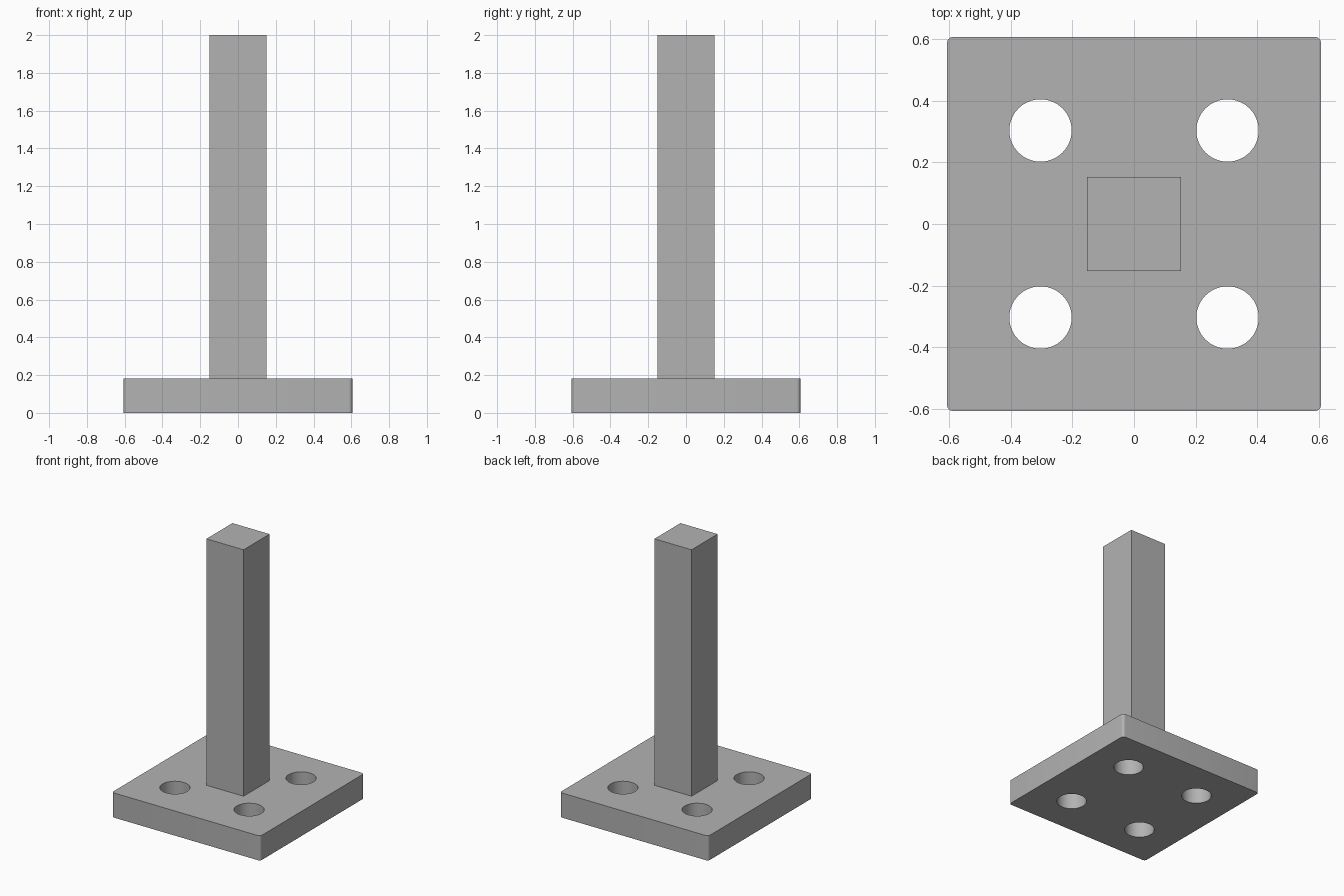
import bpy
import bmesh
from math import radians

default_cube = bpy.data.objects.get("Cube")
if default_cube:
    bpy.data.objects.remove(default_cube, do_unlink=True)

UNIT = 0.303            # post width
PLATE_HEIGHT = 0.6 * UNIT
TOTAL_HEIGHT = 2.0

grey = bpy.data.materials.new("plain_grey")
grey.use_nodes = True
colour = (0.448, 0.448, 0.448, 1)
grey.diffuse_color = colour
grey.node_tree.nodes["Principled BSDF"].inputs["Base Color"].default_value = colour


def make_object(name, bm):
    mesh = bpy.data.meshes.new(name)
    bm.to_mesh(mesh)
    bm.free()
    mesh.materials.append(grey)
    obj = bpy.data.objects.new(name, mesh)
    bpy.context.collection.objects.link(obj)
    return obj


def box(width, bottom, top):
    bm = bmesh.new()
    bmesh.ops.create_cube(bm, size=1)
    bmesh.ops.scale(bm, vec=(width, width, top - bottom), verts=bm.verts)
    bmesh.ops.translate(bm, vec=(0, 0, (bottom + top) / 2), verts=bm.verts)
    return bm


# Square base plate with rounded upright corners
bm = box(4 * UNIT, 0, PLATE_HEIGHT)
upright = [e for e in bm.edges if abs(e.verts[0].co.z - e.verts[1].co.z) > 0.01]
bmesh.ops.bevel(bm, geom=upright, offset=0.02, offset_type='OFFSET',
                segments=6, profile=0.5, affect='EDGES')
plate = make_object("base_plate", bm)

# Four bolt holes through the plate
bm = bmesh.new()
for x in (-UNIT, UNIT):
    for y in (-UNIT, UNIT):
        hole = bmesh.ops.create_cone(bm, cap_ends=True, segments=64,
                                     radius1=UNIT / 3, radius2=UNIT / 3, depth=1)
        bmesh.ops.translate(bm, vec=(x, y, 0), verts=hole["verts"])
cutter = make_object("hole_cutter", bm)
cutter.hide_render = True

cut = plate.modifiers.new("bolt_holes", 'BOOLEAN')
cut.operation = 'DIFFERENCE'
cut.solver = 'EXACT'
cut.object = cutter

# Apply the cut, then remove the cutter
bpy.ops.object.select_all(action='DESELECT')
plate.select_set(True)
bpy.context.view_layer.objects.active = plate
bpy.ops.object.modifier_apply(modifier=cut.name)
bpy.data.objects.remove(cutter, do_unlink=True)
bpy.ops.object.shade_smooth_by_angle(angle=radians(30))

# Square post standing on the plate
make_object("square_post", box(UNIT, PLATE_HEIGHT, TOTAL_HEIGHT))
